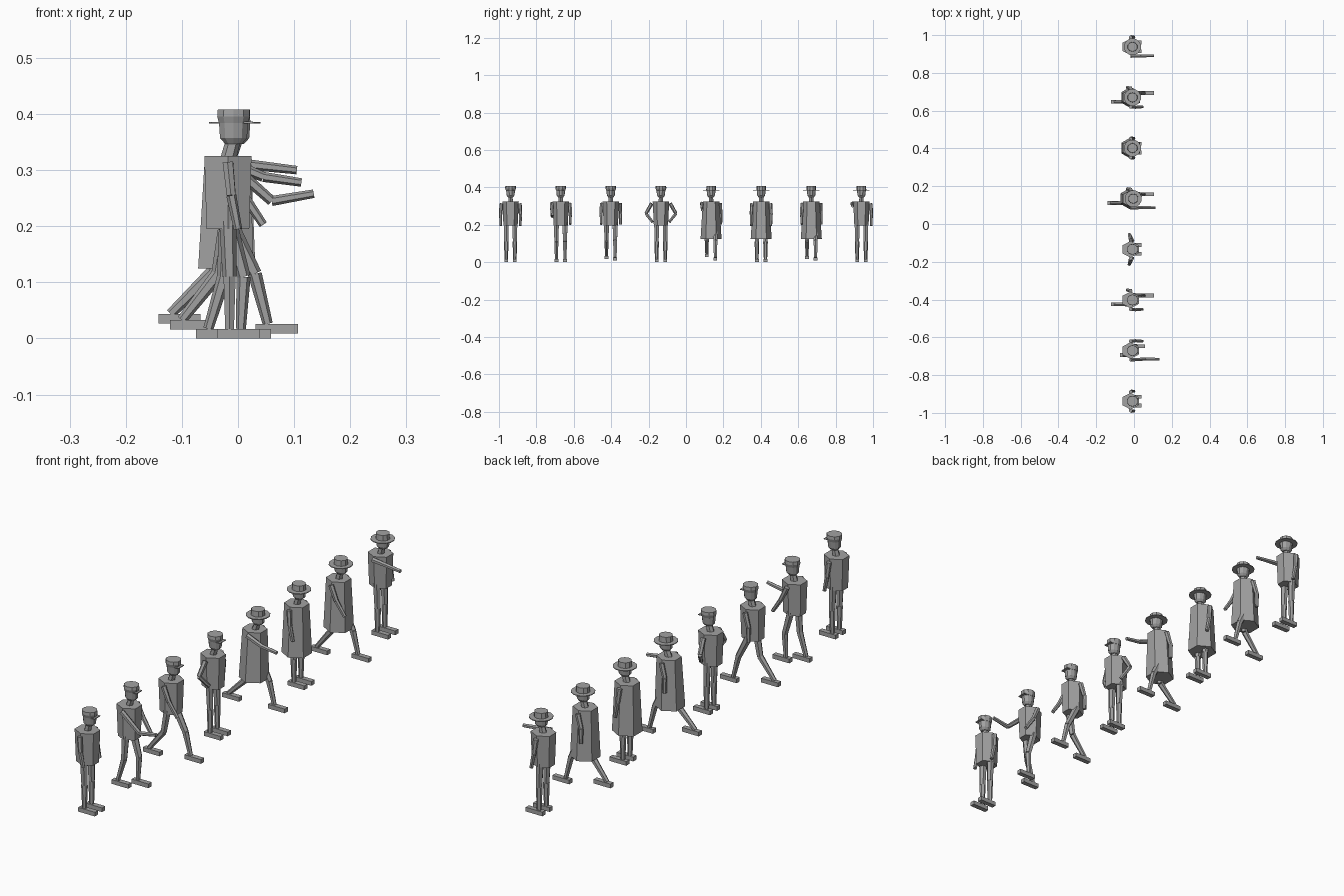
import bpy, bmesh, math
from mathutils import Vector, Matrix

cube = bpy.data.objects.get("Cube")
if cube:
    bpy.data.objects.remove(cube, do_unlink=True)

grey = bpy.data.materials.new("plain grey")
grey.use_nodes = True
colour = (0.36, 0.36, 0.36, 1)
grey.diffuse_color = colour
grey.node_tree.nodes["Principled BSDF"].inputs["Base Color"].default_value = colour


def finish(name, bm):
    bmesh.ops.recalc_face_normals(bm, faces=bm.faces)
    mesh = bpy.data.meshes.new(name)
    bm.to_mesh(mesh)
    bm.free()
    mesh.materials.append(grey)
    bpy.context.collection.objects.link(bpy.data.objects.new(name, mesh))


def lathe(name, sides, rings):
    """Loft regular rings given as (centre, half depth, half width)."""
    bm = bmesh.new()
    loops = []
    for centre, rx, ry in rings:
        loop = []
        for i in range(sides):
            a = math.tau * (i + 0.5) / sides
            flat = math.cos(math.pi / sides)
            widest = 1 if sides % 4 else flat
            loop.append(bm.verts.new(Vector(centre) + Vector(
                (rx * math.cos(a) / flat, ry * math.sin(a) / widest, 0))))
        loops.append(loop)
    for low, high in zip(loops, loops[1:]):
        for i in range(sides):
            j = (i + 1) % sides
            bm.faces.new((low[i], low[j], high[j], high[i]))
    bm.faces.new(loops[0][::-1])
    bm.faces.new(loops[-1])
    finish(name, bm)


def limb(name, start, end, r1, r2):
    """Tapered six-sided prism between two joints."""
    start, end = Vector(start), Vector(end)
    axis = end - start
    bm = bmesh.new()
    turn = axis.to_track_quat('Z', 'Y').to_matrix().to_4x4()
    bmesh.ops.create_cone(bm, cap_ends=True, segments=6, radius1=r1, radius2=r2,
                          depth=axis.length,
                          matrix=Matrix.Translation((start + end) / 2) @ turn)
    finish(name, bm)


def box(name, centre, size):
    bm = bmesh.new()
    bmesh.ops.create_cube(bm, size=1,
                          matrix=Matrix.Translation(centre) @ Matrix.Diagonal((*size, 1)))
    finish(name, bm)


# Arm poses: elbow and hand as (forward, out, up)
ARMS = {
    "down": ((-0.012, 0.053, 0.255), (0, 0.052, 0.195)),
    "swing": ((0.008, 0.052, 0.258), (0.045, 0.05, 0.203)),
    "back": ((-0.035, 0.052, 0.26), (-0.035, 0.052, 0.2)),
    "reach": ((0.06, 0.045, 0.245), (0.135, 0.045, 0.258)),
    "point": ((0.045, 0.047, 0.288), (0.113, 0.047, 0.278)),
    "aim": ((0.035, 0.048, 0.308), (0.105, 0.048, 0.3)),
    "hip": ((-0.025, 0.08, 0.26), (-0.005, 0.045, 0.215)),
}
# Leg poses: knee and ankle as (forward, up)
LEGS = {
    "stand": ((-0.015, 0.11), (-0.015, 0.017)),
    "step": ((0.01, 0.11), (0.005, 0.017)),
    "trail": ((-0.025, 0.11), (-0.053, 0.017)),
    "stride": ((0.03, 0.115), (0.053, 0.026)),
    "push": ((-0.035, 0.115), (-0.1, 0.033)),
    "kick": ((-0.045, 0.118), (-0.12, 0.044)),
}


def figure(label, y, hat, coat, right_arm, left_arm, right_leg, left_leg, lean):
    middle = -0.018
    # Body: short jacket or flared long coat
    if coat:
        lathe(label + " long_coat", 6, [((middle - lean, y, 0.125), 0.049, 0.056),
                                        ((middle, y, 0.325), 0.041, 0.044)])
    else:
        lathe(label + " jacket", 6, [((middle, y, 0.195), 0.038, 0.038),
                                     ((middle, y, 0.325), 0.042, 0.044)])
    # Neck and head
    head = lean - 0.008
    limb(label + " neck", (middle, y, 0.318), (head, y, 0.355), 0.014, 0.013)
    lathe(label + " head", 10, [((head, y, 0.347), 0.015, 0.014),
                                ((head, y, 0.357), 0.024, 0.021),
                                ((head, y, 0.386), 0.026, 0.024)])
    # Headwear: wide brimmed hat or peaked cap
    if hat:
        lathe(label + " hat_brim", 12, [((head, y, 0.383), 0.044, 0.044),
                                        ((head, y, 0.386), 0.044, 0.044)])
        lathe(label + " hat_crown", 10, [((head, y, 0.386), 0.026, 0.026),
                                         ((head, y, 0.408), 0.025, 0.025)])
    else:
        lathe(label + " cap_crown", 10, [((head, y, 0.384), 0.026, 0.025),
                                         ((head, y, 0.396), 0.029, 0.029),
                                         ((head, y, 0.408), 0.028, 0.028)])
        box(label + " cap_peak", (head + 0.024, y, 0.385), (0.022, 0.036, 0.003))
    # Arms and legs, right side towards -y
    for side, sign, arm, leg in (("right", -1, right_arm, right_leg),
                                 ("left", 1, left_arm, left_leg)):
        name = label + " " + side
        elbow, hand = [(p[0], y + sign * p[1], p[2]) for p in ARMS[arm]]
        shoulder = (middle, y + sign * 0.049, 0.314)
        limb(name + "_upper_arm", shoulder, elbow, 0.0105, 0.009)
        limb(name + "_forearm", elbow, hand, 0.009, 0.0075)
        out = y + sign * 0.023
        (kx, kz), (ax, az) = LEGS[leg]
        limb(name + "_thigh", (middle, out, 0.21), (kx, out, kz), 0.0155, 0.0125)
        limb(name + "_shin", (kx, out, kz), (ax, out, az), 0.0125, 0.009)
        box(name + "_foot", (ax + 0.016, out, az - 0.0085), (0.075, 0.02, 0.017))


# Row of walkers: hat, coat, right arm, left arm, right leg, left leg, lean
CAST = [
    (False, False, "down", "down", "stand", "stand", 0),
    (False, False, "reach", "swing", "trail", "step", 0),
    (False, False, "swing", "back", "push", "stride", 0),
    (False, False, "hip", "hip", "stand", "stand", 0),
    (True, True, "point", "back", "kick", "stride", 0.004),
    (True, True, "down", "down", "stand", "stand", 0),
    (True, True, "swing", "back", "push", "stride", 0),
    (True, False, "aim", "down", "stand", "stand", 0),
]
spacing = 0.268
for i, pose in enumerate(CAST):
    figure(f"figure {i + 1}", (i - (len(CAST) - 1) / 2) * spacing, *pose)
